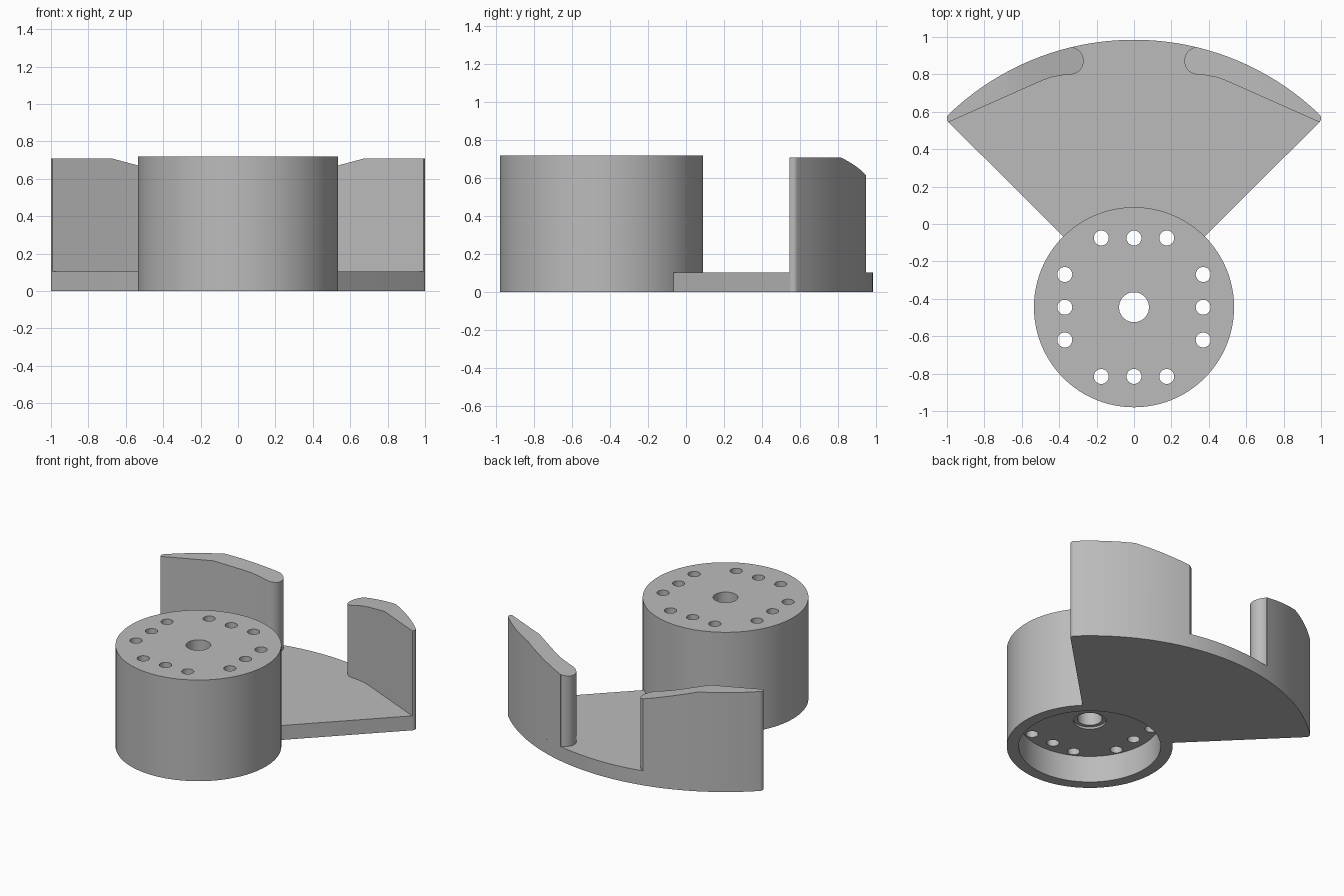
import bpy, bmesh
from math import sin, cos, pi, radians, asin, tau
from mathutils import Vector, Matrix

cube = bpy.data.objects.get("Cube")
if cube:
    bpy.data.objects.remove(cube)

CY = -0.445          # axis of the drum
DRUM_R, DRUM_H = 0.535, 0.72
ARC_R, PLATE_H = 1.43, 0.103
POST_H, BEVEL_X = 0.708, 0.673

grey = bpy.data.materials.new("mid grey")
grey.use_nodes = True
colour = (0.5, 0.5, 0.5, 1)
grey.diffuse_color = colour
grey.node_tree.nodes["Principled BSDF"].inputs["Base Color"].default_value = colour


def make_object(name, bm):
    bmesh.ops.recalc_face_normals(bm, faces=bm.faces)
    mesh = bpy.data.meshes.new(name)
    bm.to_mesh(mesh)
    bm.free()
    mesh.materials.append(grey)
    obj = bpy.data.objects.new(name, mesh)
    bpy.context.collection.objects.link(obj)
    return obj


def smooth(obj):
    bpy.ops.object.select_all(action="DESELECT")
    obj.select_set(True)
    bpy.context.view_layer.objects.active = obj
    bpy.ops.object.shade_smooth_by_angle(angle=radians(30))


def arc(cx, cy, r, start, end, steps):
    """Points on a circle; angles in radians from +x."""
    return [(cx + r * cos(start + (end - start) * i / steps),
             cy + r * sin(start + (end - start) * i / steps)) for i in range(steps + 1)]


def prism(outline, z0, z1):
    bm = bmesh.new()
    face = bm.faces.new([bm.verts.new((x, y, z0)) for x, y in outline])
    top = bmesh.ops.extrude_face_region(bm, geom=[face])["geom"]
    verts = [v for v in top if isinstance(v, bmesh.types.BMVert)]
    bmesh.ops.translate(bm, verts=verts, vec=(0, 0, z1 - z0))
    return bm


# Drum: lathed section with a central bore and an underside recess
section = [(0.08, DRUM_H), (DRUM_R, DRUM_H), (DRUM_R, 0), (0.458, 0),
           (0.458, 0.19), (0.105, 0.19), (0.105, 0.205), (0.08, 0.205)]
bm = bmesh.new()
ring = [bm.verts.new((r, CY, z)) for r, z in section]
edges = [bm.edges.new((a, b)) for a, b in zip(ring, ring[1:] + ring[:1])]
bmesh.ops.spin(bm, geom=ring + edges, cent=(0, CY, 0), axis=(0, 0, 1),
               angle=tau, steps=96, use_duplicate=False)
bmesh.ops.remove_doubles(bm, verts=bm.verts, dist=1e-4)
drum = make_object("drum", bm)

# Three screw holes along each of four sides
bm = bmesh.new()
for side in range(4):
    for offset in (-0.175, 0, 0.175):
        spot = Matrix.Rotation(side * pi / 2, 3, "Z") @ Vector((0.37, offset, 0))
        bmesh.ops.create_cone(bm, cap_ends=True, segments=32, radius1=0.04, radius2=0.04,
                              depth=0.8, matrix=Matrix.Translation(spot + Vector((0, CY, 0.5))))
cutter = make_object("hole_cutter", bm)
cutter.hide_render = True
cut = drum.modifiers.new("holes", "BOOLEAN")
cut.operation, cut.solver, cut.object = "DIFFERENCE", "EXACT", cutter
bpy.context.view_layer.objects.active = drum
bpy.ops.object.modifier_apply(modifier=cut.name)
bpy.data.objects.remove(cutter)
smooth(drum)

# Rounded outer corner shared by the plate and the posts
corner = arc(0.971, 0.565, 0.029, radians(-45), radians(42), 8)
mirrored_corner = [(-x, y) for x, y in reversed(corner)]

# Fan-shaped base plate, its inner edge following the drum
half = asin(0.985 / ARC_R)
rim = arc(0, CY, ARC_R, pi / 2 - half, pi / 2 + half, 64)
inner = arc(0, CY, DRUM_R - 0.002, radians(135), radians(45), 32)
plate = make_object("base_plate", prism(corner + rim + mirrored_corner + inner, 0, PLATE_H))
smooth(plate)

# Curved posts with the inward part of the top sloping down
outer = arc(0, CY, ARC_R, pi / 2 - half, pi / 2 - asin(0.325 / ARC_R), 24)
cap = arc(0.343, 0.873, 0.074, radians(104), radians(270), 16)
inner_side = [(0.385, 0.795), (0.44, 0.785), (0.49, 0.767)]
for name, side in (("left_post", 1), ("right_post", -1)):
    bm = prism(corner + outer + cap + inner_side, PLATE_H, POST_H)
    bmesh.ops.bisect_plane(bm, geom=bm.verts[:] + bm.edges[:] + bm.faces[:],
                           plane_co=(BEVEL_X, 0, 0), plane_no=(1, 0, 0))
    for v in bm.verts:
        if v.co.z > PLATE_H + 0.1 and v.co.x < BEVEL_X:
            v.co.z -= (BEVEL_X - v.co.x) * 0.268
        v.co.x *= side
    smooth(make_object(name, bm))
